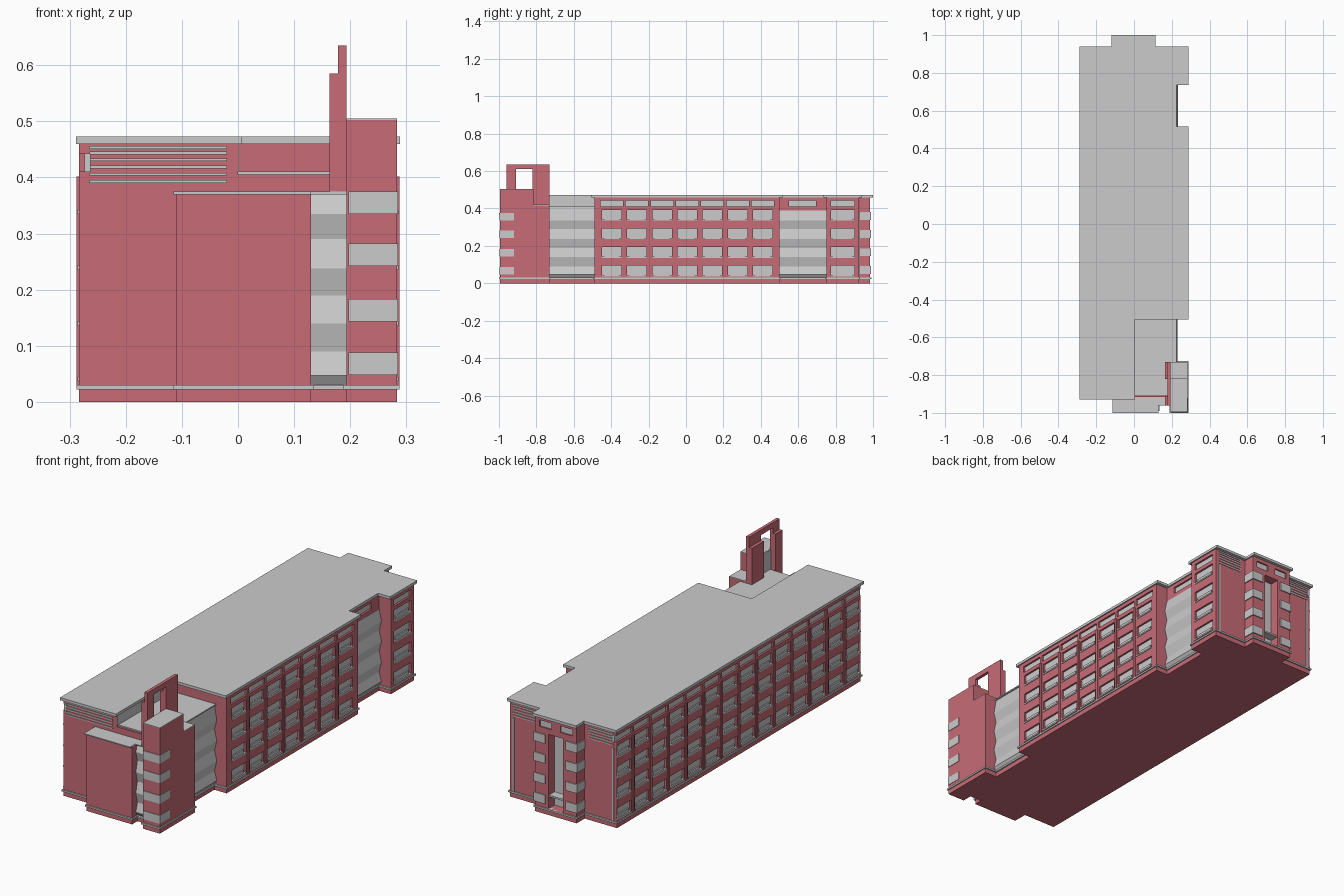
import bpy, bmesh
from mathutils import Vector

if "Cube" in bpy.data.objects:
    bpy.data.objects.remove(bpy.data.objects["Cube"])

brick = bpy.data.materials.new("brick_red")
brick.diffuse_color = (0.58, 0.15, 0.185, 1)
brick.use_nodes = True
brick.node_tree.nodes["Principled BSDF"].inputs["Base Color"].default_value = brick.diffuse_color


def finish(name, bm, mat=None):
    bmesh.ops.recalc_face_normals(bm, faces=bm.faces)
    me = bpy.data.meshes.new(name)
    bm.to_mesh(me)
    bm.free()
    ob = bpy.data.objects.new(name, me)
    bpy.context.collection.objects.link(ob)
    if mat:
        me.materials.append(mat)
    return ob


def boxes(name, items, mat=None):
    """One object from many (x0, x1, y0, y1, z0, z1) boxes."""
    bm = bmesh.new()
    for x0, x1, y0, y1, z0, z1 in items:
        vs = bmesh.ops.create_cube(bm, size=1)["verts"]
        for v in vs:
            v.co = Vector((x0 + (v.co.x + .5) * (x1 - x0),
                           y0 + (v.co.y + .5) * (y1 - y0),
                           z0 + (v.co.z + .5) * (z1 - z0)))
    return finish(name, bm, mat)


def extrude(name, points, direction, mat=None):
    bm = bmesh.new()
    f = bm.faces.new([bm.verts.new(p) for p in points])
    r = bmesh.ops.extrude_face_region(bm, geom=[f], use_keep_orig=True)
    vs = [g for g in r["geom"] if isinstance(g, bmesh.types.BMVert)]
    bmesh.ops.translate(bm, verts=vs, vec=direction)
    return finish(name, bm, mat)


def prism(name, plan, z0, z1, mat=None):
    return extrude(name, [(x, y, z0) for x, y in plan], (0, 0, z1 - z0), mat)


def outset(plan, dx, dy):
    """Grow a counter-clockwise right-angled plan."""
    out = []
    for i, p in enumerate(plan):
        p = Vector(p)
        a = (p - Vector(plan[i - 1])).normalized()
        b = (Vector(plan[(i + 1) % len(plan)]) - p).normalized()
        out.append((p.x + dx * (a.y + b.y), p.y - dy * (a.x + b.x)))
    return out


X, FRONT, BACK = 0.283, -0.915, 0.925
rear = [(X, -.49), (X, .5), (.22, .5), (.22, .75), (X, .75), (X, BACK),
        (.108, BACK), (.108, .985), (-.112, .985), (-.112, BACK), (-X, BACK)]
body_plan = [(-X, FRONT), (0, FRONT), (0, -.49)] + rear
foot_plan = [(-X, FRONT), (-.11, FRONT), (-.11, -.985), (.13, -.985), (.13, -.95),
             (.193, -.95), (.193, -.994), (X, -.994), (X, -.73), (.22, -.73),
             (.22, -.49)] + rear

# Main body, roof slab and base trim
body = prism("main_walls", body_plan, 0, .46, brick)
prism("main_roof", outset(body_plan, .006, .015), .46, .473)
prism("base_trim", outset(foot_plan, .005, .006), .022, .03)

# Window layout: recess cutters, panes, sills
cuts, panes, sills, pilasters = [], [], [], []
rows = [.037, .136, .236, .335]


def window(side, y0, y1, z0, z1, wall=X, sill=True):
    def sx(a, b):
        return tuple(sorted((side * a, side * b)))
    cuts.append((*sx(wall - .012, wall + .02), y0, y1, z0, z1))
    panes.append((*sx(wall - .02, wall - .009), y0 - .001, y1 + .001, z0 - .001, z1 + .001))
    if sill:
        sills.append((*sx(wall - .012, wall + .003), y0, y1, z0, z0 + .007))
        panes.append((*sx(wall - .012, wall - .003), y0 + .012, y1 - .012, z0, z0 + .022))


def bays(side, start, pitch, count):
    for i in range(count):
        c = start + pitch * i
        for z in rows:
            window(side, c - .052, c + .052, z, z + .057)
        window(side, c - .06, c + .06, .411, .442, sill=False)
        if i:
            m = c - pitch / 2
            x0, x1 = sorted((side * (X - .002), side * (X + .005)))
            pilasters.append((x0, x1, m - .006, m + .006, .03, .402))


bays(1, -.397, .1345, 7)
bays(-1, -.86, .1332, 14)
for z in rows:
    window(1, .775, .9, z, z + .057)
window(1, .775, .9, .411, .442, sill=False)
window(1, .55, .695, .411, .442, wall=.22, sill=False)

# Rear entrance recess and small upper windows
cuts.append((-.04, .038, .935, 1.1, .03, .385))
for a, b in ((-.09, -.025), (.02, .085)):
    cuts.append((a, b, .975, 1.1, .411, .442))
    panes.append((a - .001, b + .001, .97, .978, .41, .443))
cutter = boxes("window_cutter", cuts)
cutter.hide_render = True
cutter.hide_viewport = False
mod = body.modifiers.new("openings", "BOOLEAN")
mod.operation, mod.solver, mod.object = "DIFFERENCE", "EXACT", cutter
dg = bpy.context.evaluated_depsgraph_get()
body.data = bpy.data.meshes.new_from_object(body.evaluated_get(dg))
body.modifiers.clear()
bpy.data.objects.remove(cutter)

boxes("window_panes", panes)
boxes("window_sills", sills)
boxes("pilasters", pilasters, brick)
boxes("rear_entrance_glazing", [(-.04, .038, .93, .938, .03, .385),
                                (-.04, .038, .938, .98, .085, .093)])

# Wrapped corner windows on the rear bay
corner = []
for z in (.05, .145, .243, .338):
    corner += [(-.117, -.055, .93, .99, z, z + .042), (.052, .113, .93, .99, z, z + .042)]
boxes("rear_corner_windows", corner)

# Louvre strips and downpipes on the end walls
strips = []
for z in (.39, .403, .416, .429, .441, .451):
    strips.append((-.265, -.02, FRONT - .003, FRONT + .01, z, z + .005))
    for a, b in ((-.265, -.135), (.135, .265)):
        strips.append((a, b, BACK - .01, BACK + .003, z, z + .005))
boxes("louvre_strips", strips)
boxes("downpipes", [(s * .262 - .004, s * .262 + .004, BACK - .005, BACK + .004, .03, .38)
                    for s in (-1, 1)])

# Low front wing with flat roof, and front block with cap
boxes("low_wing", [(-.01, .218, FRONT, -.48, 0, .405)], brick)
boxes("low_wing_roof", [(0, .226, -.905, -.49, .405, .411)])
boxes("upper_side_panel", [(-.01, .002, -.914, -.49, .411, .46)])
boxes("front_block", [(-.11, .13, -.985, -.9, 0, .37),
                      (.12, .2, -.945, -.9, 0, .37)], brick)
cap = [(-.115, -.9), (-.115, -1), (.13, -1), (.13, -.962), (.195, -.962), (.195, -.9)]
prism("front_block_cap", cap, .37, .375)


# Folded glazing bands: glass leans out, spandrel leans back
levels = [.03, .047, .09, .14, .19, .238, .29, .335]


def folded(name, top, place, direction):
    prof = [(-.02, .03)] + [(.012 * (i % 2), z) for i, z in enumerate(levels)]
    prof += [(0, top), (-.02, top)]
    extrude(name, [place(d, z) for d, z in prof], direction)


folded("side_glazing_front", .405, lambda d, z: (.219 + d, -.73, z), (0, .24, 0))
folded("side_glazing_rear", .39, lambda d, z: (.221 + d, .5, z), (0, .25, 0))
folded("stair_glazing", .37, lambda d, z: (.13, -.945 - d, z), (.064, 0, 0))

# Corner tower with roof caps and wrapped windows
boxes("tower", [(.193, X, -.994, -.815, 0, .502), (.193, X, -.82, -.73, 0, .417)], brick)
boxes("tower_roof", [(.193, X, -.994, -.815, .502, .505), (.193, X, -.815, -.73, .417, .42)])
boxes("tower_side_panel", [(.189, .194, -.91, -.82, .4, .504)])
boxes("tower_windows", [(.197, X + .002, -.997, -.92, z, z + .04)
                        for z in (.048, .143, .242, .335)])

# Open portal frame beside the tower
boxes("portal_frame", [(.178, .193, -.96, -.91, .37, .635),
                       (.178, .193, -.82, -.73, .37, .635),
                       (.178, .193, -.91, -.82, .61, .635),
                       (.163, .178, -.96, -.91, .37, .585),
                       (.163, .178, -.82, -.73, .37, .585)], brick)
